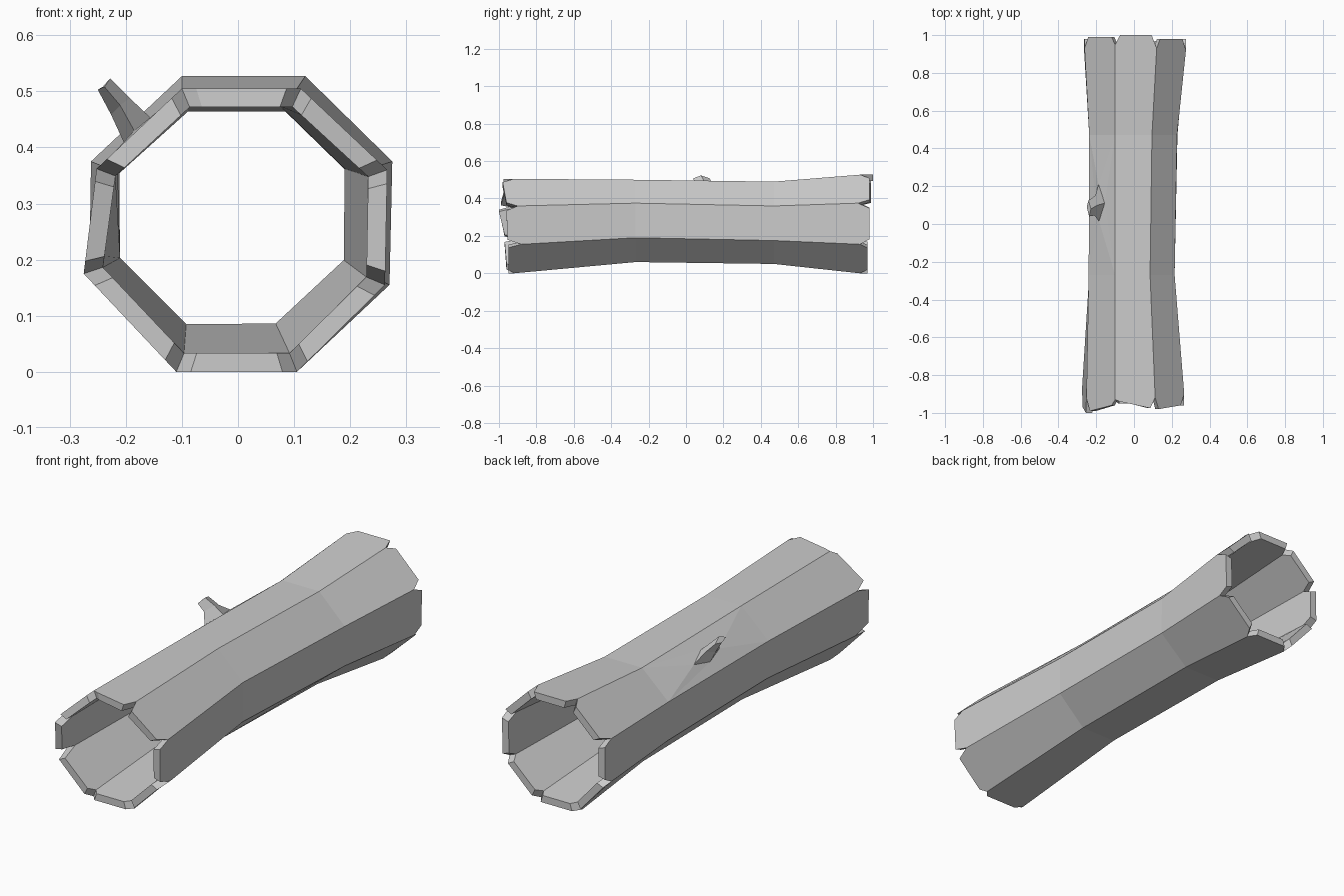
import bpy, bmesh
from mathutils import Vector

if "Cube" in bpy.data.objects:
    bpy.data.objects.remove(bpy.data.objects["Cube"])

# Octagon corners (x, z) of the trunk at its four stations, starting bottom left
FRONT = [(-.11, 0), (.105, 0), (.262, .155), (.266, .36), (.112, .505), (-.1, .505), (-.252, .362), (-.275, .175)]
MID_A = [(-.105, .06), (.077, .06), (.215, .19), (.215, .375), (.085, .5), (-.1, .5), (-.24, .37), (-.237, .195)]
MID_B = [(-.105, .05), (.085, .05), (.23, .175), (.228, .36), (.095, .49), (-.1, .49), (-.237, .365), (-.237, .185)]
BACK = [(-.11, 0), (.105, 0), (.27, .155), (.275, .375), (.12, .527), (-.1, .527), (-.262, .375), (-.265, .175)]
YA, YB = -.27, .47

# Notch depth at each corner, and end position of each bark strip (start, finish)
NOTCH_F = [-.92, -.92, -.88, -.9, -.92, -.93, -.92, -.87]
NOTCH_B = [.93, .93, .93, .92, .93, .95, .93, .93]
END_F = [(-.95, -.95), (-.95, -.95), (-.955, -.96), (-.96, -.98), (-.975, -.94), (-.96, -.99), (-1, -.97), (-.97, -.96)]
END_B = [(.97, .97), (.97, .97), (.98, .98), (.98, .98), (1, 1), (.99, .99), (.98, .98), (.97, .97)]
BRANCH_STRIP = 5


def inset(points, t):
    c = Vector((0, .265))
    return [Vector(p) - (Vector(p) - c).normalized() * t for p in points]


def make_object(name, bm):
    bmesh.ops.recalc_face_normals(bm, faces=bm.faces)
    me = bpy.data.meshes.new(name)
    bm.to_mesh(me)
    bm.free()
    ob = bpy.data.objects.new(name, me)
    bpy.context.collection.objects.link(ob)
    return ob


bm = bmesh.new()


def end_ring(points, notch, ends):
    # Per corner: notch vertex, then the two cut corners of the next strip
    ring = []
    for k in range(8):
        p, q = points[k], points[(k + 1) % 8]
        a, b = p.lerp(q, .12), p.lerp(q, .88)
        for v, y in ((p, notch[k]), (a, ends[k][0]), (b, ends[k][1])):
            ring.append(bm.verts.new((v.x, y, v.y)))
    return ring


def shell(end_t, mid_t, hole):
    front = end_ring(inset(FRONT, end_t), NOTCH_F, END_F)
    back = end_ring(inset(BACK, end_t), NOTCH_B, END_B)
    a = [bm.verts.new((p.x, YA, p.y)) for p in inset(MID_A, mid_t)]
    b = [bm.verts.new((p.x, YB, p.y)) for p in inset(MID_B, mid_t)]
    for k in range(8):
        n = (k + 1) % 8
        for ring, mid in ((front, a), (back, b)):
            bm.faces.new([mid[k]] + [ring[(3 * k + i) % 24] for i in range(4)] + [mid[n]])
        if not (hole and k == BRANCH_STRIP):
            bm.faces.new((a[k], a[n], b[n], b[k]))
    return front, back, a, b


# Hollow trunk: outer and inner shells joined by rims
outer = shell(0, 0, True)
inner = shell(.036, .028, False)
for o, i in zip(outer[:2], inner[:2]):
    for k in range(24):
        n = (k + 1) % 24
        bm.faces.new((o[k], o[n], i[n], i[k]))

# Branch stub growing from the upper left strip, with a raised skirt around it
a, b = outer[2], outer[3]
corners = [b[5], a[5], a[6], b[6]]


def ring(points):
    return [bm.verts.new(p) for p in points]


base = ring([(-.188, .21, .428), (-.155, .11, .452), (-.185, .015, .43), (-.203, .11, .408)])
neck = ring([(-.205, .15, .468), (-.193, .1, .488), (-.21, .045, .475), (-.226, .1, .458)])
tip = ring([(-.241, .125, .508), (-.228, .08, .523), (-.238, .04, .508), (-.25, .09, .503)])
for k in range(4):
    n = (k + 1) % 4
    bm.faces.new((base[k], corners[k - 1], corners[k]))
    bm.faces.new((base[k], corners[k], base[n]))
    bm.faces.new((base[k], base[n], neck[n], neck[k]))
    bm.faces.new((neck[k], neck[n], tip[n], tip[k]))
bm.faces.new(tip)
make_object("hollow_log", bm)
